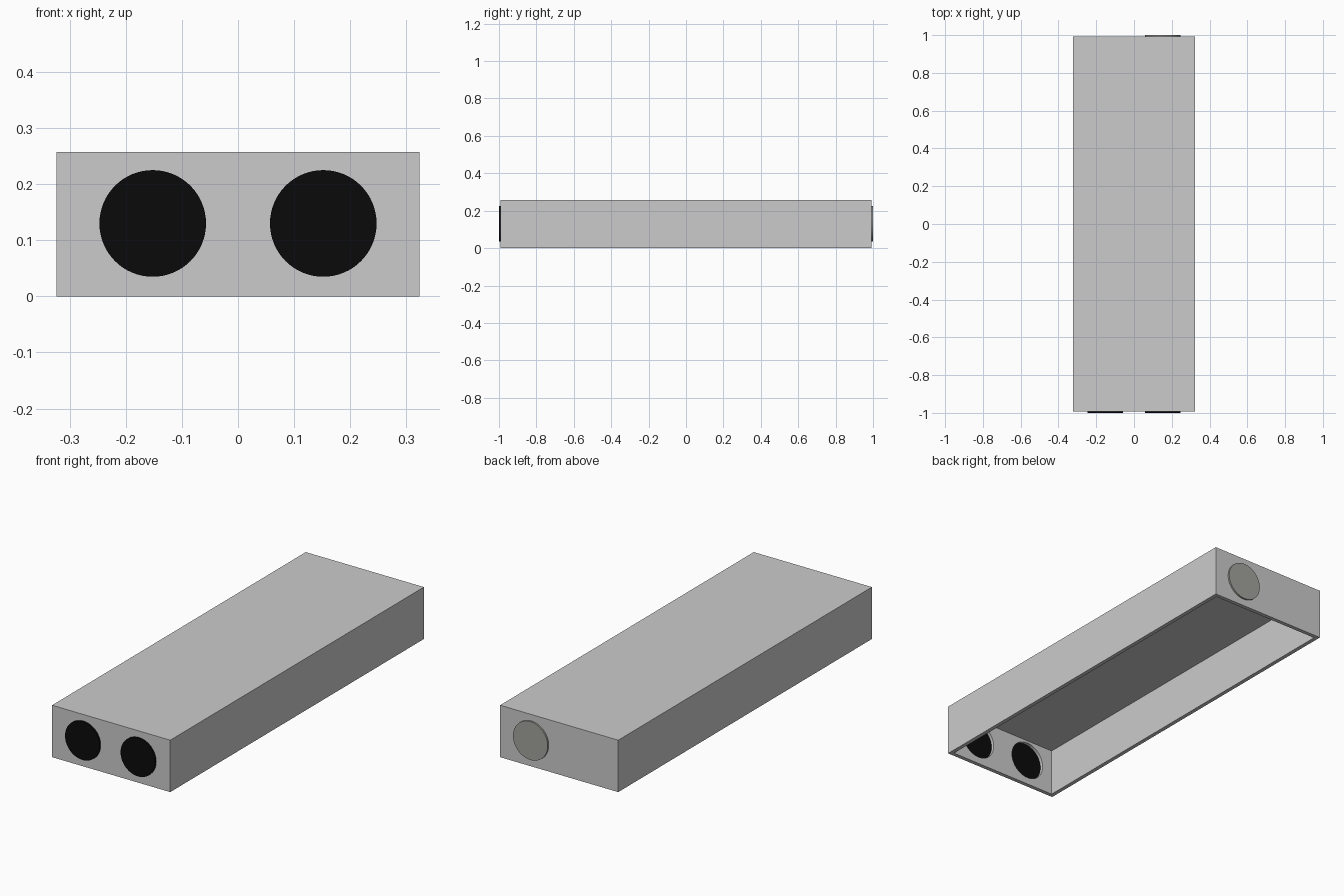
import bpy
from math import radians

if "Cube" in bpy.data.objects:
    bpy.data.objects.remove(bpy.data.objects["Cube"])

W, L, H, T = 0.647, 1.984, 0.257, 0.02   # outer size and wall thickness
R, DISC_X, DISC_Z = 0.095, 0.152, 0.13   # round caps


def box(name, size, z):
    bpy.ops.mesh.primitive_cube_add(size=1, location=(0, 0, z))
    ob = bpy.context.object
    ob.name = name
    ob.scale = size
    bpy.ops.object.transform_apply(location=True, scale=True)
    return ob


def disc(name, x, y0, y1, radius):
    bpy.ops.mesh.primitive_cylinder_add(
        vertices=64, radius=radius, depth=abs(y1 - y0),
        location=(x, (y0 + y1) / 2, DISC_Z), rotation=(radians(90), 0, 0))
    ob = bpy.context.object
    ob.name = name
    bpy.ops.object.shade_smooth_by_angle()
    return ob


def cut(target, cutter):
    cutter.hide_render = True
    mod = target.modifiers.new(cutter.name, 'BOOLEAN')
    mod.operation = 'DIFFERENCE'
    mod.solver = 'EXACT'
    mod.object = cutter
    bpy.context.view_layer.objects.active = target
    bpy.ops.object.modifier_apply(modifier=mod.name)
    bpy.data.objects.remove(cutter)


def material(name, color):
    mat = bpy.data.materials.new(name)
    mat.diffuse_color = color
    mat.use_nodes = True
    mat.node_tree.nodes["Principled BSDF"].inputs["Base Color"].default_value = mat.diffuse_color
    return mat


black = material("black", (0.003, 0.003, 0.003, 1))
warm_grey = material("warm_grey", (0.36, 0.36, 0.33, 1))

# Thin-walled casing, open underneath
casing = box("casing", (W, L, H), H / 2)
cut(casing, box("hollow", (W - 2 * T, L - 2 * T, H), H / 2 - T))

# Caps set in round holes: two at the front, one at the back
for name, x, side, mat in (("front_cap_left", -DISC_X, -1, black),
                           ("front_cap_right", DISC_X, -1, black),
                           ("back_cap", DISC_X, 1, warm_grey)):
    cut(casing, disc("hole", x, side * (L / 2 - 2 * T), side * 1.02, R))
    cap = disc(name, x, side * (L / 2 - 0.004), side, R)
    cap.data.materials.append(mat)
